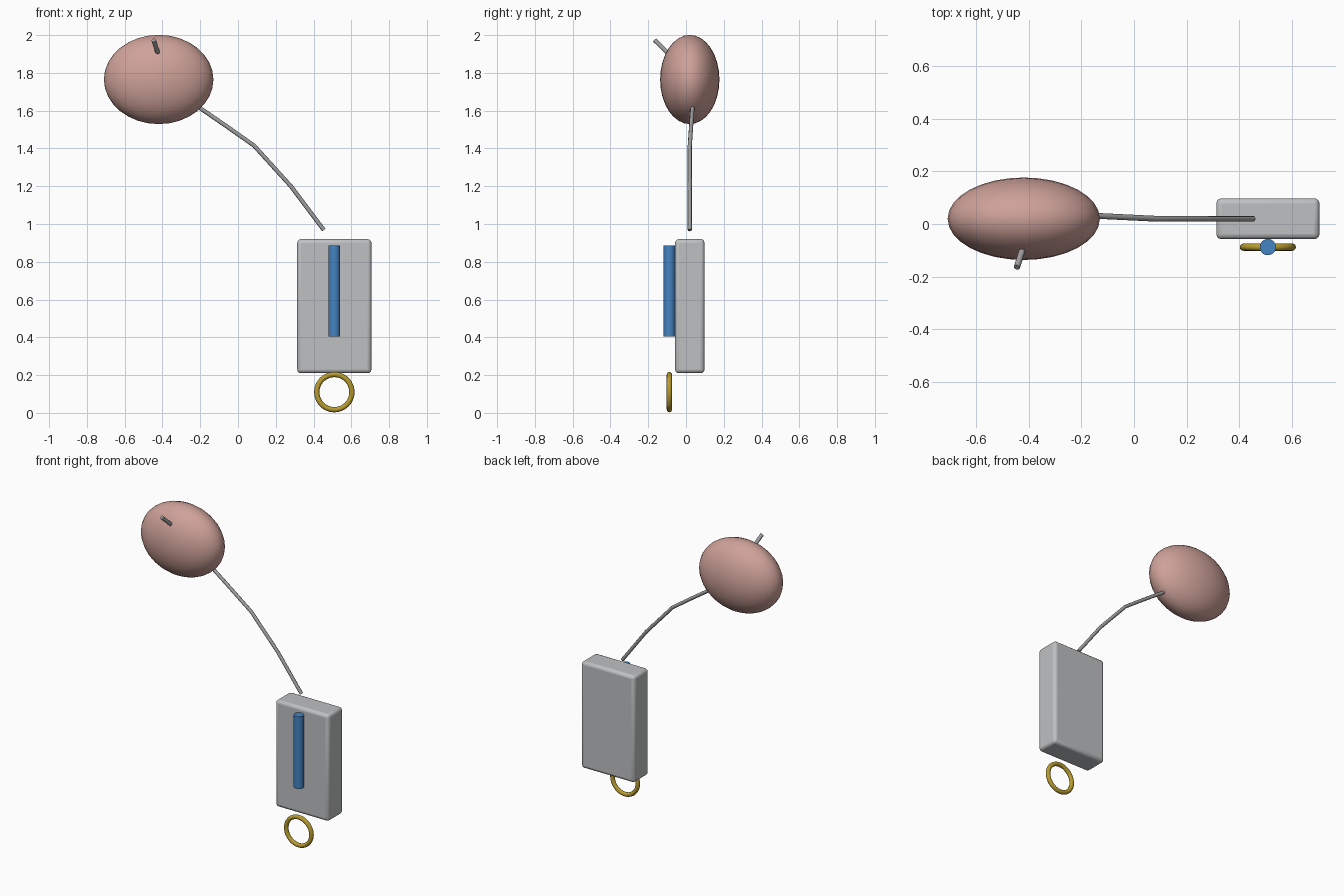
import bpy
from math import radians
from mathutils import Vector

cube = bpy.data.objects.get("Cube")
if cube:
    bpy.data.objects.remove(cube, do_unlink=True)


def material(name, r, g, b):
    m = bpy.data.materials.new(name)
    m.use_nodes = True
    m.diffuse_color = (r, g, b, 1)
    m.node_tree.nodes["Principled BSDF"].inputs["Base Color"].default_value = (r, g, b, 1)
    return m


pink = material("dusty pink", 0.62, 0.36, 0.32)
silver = material("light grey", 0.52, 0.53, 0.54)
steel = material("steel grey", 0.35, 0.35, 0.36)
blue = material("blue", 0.06, 0.23, 0.54)
gold = material("gold", 0.48, 0.33, 0.03)


def finish(name, mat, smooth=True):
    ob = bpy.context.object
    ob.name = name
    ob.data.materials.append(mat)
    if smooth:
        bpy.ops.object.shade_smooth_by_angle(angle=radians(35))
    return ob


def rod(name, mat, start, end, radius, sides=16):
    a, b = Vector(start), Vector(end)
    bpy.ops.mesh.primitive_cylinder_add(
        vertices=sides, radius=radius, depth=(b - a).length, location=(a + b) / 2,
        rotation=(b - a).to_track_quat("Z", "Y").to_euler())
    return finish(name, mat)


# Flattened pouch
bpy.ops.mesh.primitive_uv_sphere_add(segments=32, ring_count=16, location=(-0.42, 0.02, 1.765))
bpy.context.object.scale = (0.29, 0.157, 0.236)
bpy.ops.object.transform_apply(location=False, rotation=False, scale=True)
finish("pouch", pink).data.shade_smooth()

# Short pin on the front of the pouch
rod("pouch_pin", steel, (-0.41, -0.05, 1.86), (-0.446, -0.165, 1.973), 0.012)

# Bent tube from the pouch to the case
path = [(-0.27, 0.035, 1.66), (-0.2, 0.034, 1.613), (-0.06, 0.027, 1.517),
        (0.085, 0.02, 1.415), (0.28, 0.02, 1.2), (0.454, 0.02, 0.968)]
curve = bpy.data.curves.new("connecting_tube", "CURVE")
curve.dimensions = "3D"
curve.bevel_depth = 0.011
curve.bevel_resolution = 2
curve.use_fill_caps = True
spline = curve.splines.new("POLY")
spline.points.add(len(path) - 1)
for point, co in zip(spline.points, path):
    point.co = (*co, 1)
tube = bpy.data.objects.new("connecting_tube", curve)
bpy.context.collection.objects.link(tube)
curve.materials.append(steel)

# Rounded case
bpy.ops.mesh.primitive_cube_add(size=1, location=(0.51, 0.02, 0.565))
bpy.context.object.scale = (0.393, 0.156, 0.71)
bpy.ops.object.transform_apply(location=False, rotation=False, scale=True)
case = finish("case", silver)
bevel = case.modifiers.new("rounded_edges", "BEVEL")
bevel.width = 0.02
bevel.segments = 3

# Blue cylinder on the front of the case
rod("front_cylinder", blue, (0.51, -0.088, 0.405), (0.51, -0.088, 0.886), 0.031, 32)

# Ring hanging under the case
bpy.ops.mesh.primitive_torus_add(
    major_segments=48, minor_segments=12, major_radius=0.093, minor_radius=0.014,
    location=(0.51, -0.088, 0.11), rotation=(radians(90), 0, 0))
finish("ring", gold).data.shade_smooth()
